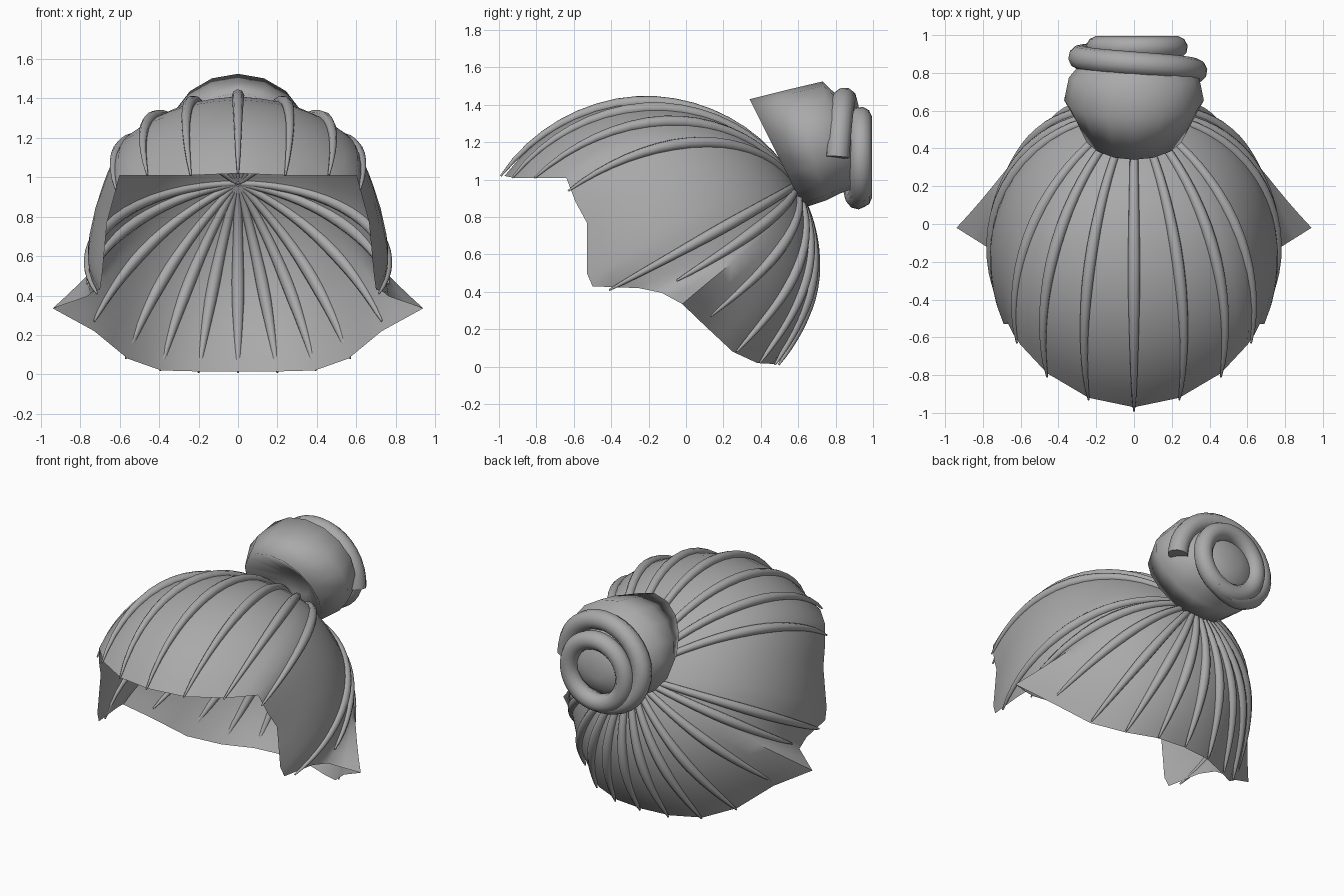
import bpy, bmesh, math
from mathutils import Vector

if "Cube" in bpy.data.objects:
    bpy.data.objects.remove(bpy.data.objects["Cube"])

HAIR = bpy.data.materials.new("hair grey")
HAIR.diffuse_color = (0.4, 0.4, 0.4, 1)
HAIR.use_nodes = True
HAIR.node_tree.nodes["Principled BSDF"].inputs["Base Color"].default_value = HAIR.diffuse_color

CENTRE = Vector((0, -0.15, 0.57))   # middle of the head-shaped ellipsoid
RADII = Vector((0.76, 0.838, 0.815))
HUB = Vector((0, 0.87, 0.49)).normalized()  # where all hair gathers

# Hairline of one side, from the fringe centre to the nape centre
RIM = [(0, -.97, 1.02), (.24, -.92, 1.01), (.46, -.79, 1.01), (.60, -.64, 1.01),
       (.635, -.59, .88), (.665, -.53, .77), (.69, -.53, .5), (.70, -.5, .43),
       (.735, -.25, .42), (.765, -.13, .395), (.94, -.02, .335), (.73, .10, .22),
       (.56, .25, .08), (.39, .38, .02), (.2, .46, .015), (0, .48, .015)]
# Strand tips of one side
TIPS = [(.24, -.93, 1.01), (.46, -.81, 1.01), (.62, -.63, .94), (.715, -.41, .41),
        (.765, -.05, .46), (.73, .13, .27), (.57, .27, .08), (.395, .395, .02), (.2, .475, .01)]


def bulge(n):
    """Radius of the rounded head in scaled space."""
    zz = max(n.z, 0) ** 2
    return 1 / math.sqrt(1 - 0.2 * n.x ** 2 * zz)


def arc_point(tip, t):
    """Point at fraction t on the arc over the head from the hub to a tip."""
    v = Vector((a - c) / r for a, c, r in zip(tip, CENTRE, RADII))
    n = v.normalized()
    k = v.length / bulge(n)
    d = HUB.slerp(n, t)
    power = 2 if tip[2] > 0.7 else 6   # lower edges flick only near the end
    s = bulge(d) * (1 + (k - 1) * t ** power)
    return CENTRE + Vector(x * s * r for x, r in zip(d, RADII))


def finish(name, bm, angle):
    bmesh.ops.recalc_face_normals(bm, faces=bm.faces)
    me = bpy.data.meshes.new(name)
    bm.to_mesh(me)
    bm.free()
    ob = bpy.data.objects.new(name, me)
    bpy.context.collection.objects.link(ob)
    me.materials.append(HAIR)
    bpy.ops.object.select_all(action='DESELECT')
    ob.select_set(True)
    bpy.context.view_layer.objects.active = ob
    bpy.ops.object.shade_smooth_by_angle(angle=math.radians(angle))
    return ob


def loft(bm, rings, caps=True):
    """Skin a list of closed point rings."""
    vs = [[bm.verts.new(p) for p in ring] for ring in rings]
    n = len(vs[0])
    for a, b in zip(vs, vs[1:]):
        for i in range(n):
            j = (i + 1) % n
            bm.faces.new((a[i], a[j], b[j], b[i]))
    if caps:
        bm.faces.new(vs[0])
        bm.faces.new(vs[-1])


def tube(bm, path, radii, sides=8):
    rings = []
    side = None
    for i, p in enumerate(path):
        t = (path[min(i + 1, len(path) - 1)] - path[max(i - 1, 0)]).normalized()
        if side is None:
            side = t.orthogonal()
        side = (side - t * side.dot(t)).normalized()
        up = t.cross(side)
        rings.append([p + radii[i] * (side * math.cos(a) + up * math.sin(a))
                      for a in (math.tau * k / sides for k in range(sides))])
    loft(bm, rings)


# Hair cap: arcs from the hub down to the hairline
half = []
for a, b in zip(RIM, RIM[1:]):
    half += [Vector(a), (Vector(a) + Vector(b)) / 2]
half.append(Vector(RIM[-1]))
full = half + [Vector((-p.x, p.y, p.z)) for p in reversed(half[1:-1])]
ROWS = 16
bm = bmesh.new()
loft(bm, [[arc_point(p, max(r / ROWS, 0.005)) for p in full] for r in range(ROWS + 1)], caps=False)
finish("hair_cap", bm, 50)

# Raised strands, pointed at the hairline
bm = bmesh.new()
tips = [(0, -.99, 1.02), (0, .495, .01)]
tips += [(s * x, y, z) for x, y, z in TIPS for s in (1, -1)]
for tip in tips:
    ts = [0.01 + 0.99 * i / 18 for i in range(19)]
    radii = [0.005 + 0.027 * min(1, 0.4 + 1.2 * t) * min(1, (1 - t) / 0.4) ** 0.7 for t in ts]
    tube(bm, [arc_point(tip, t) for t in ts], radii)
finish("hair_strands", bm, 60)

# Bun: rings given by top (y, z), bottom (y, z) and half width
BUN = [((.57, 1.24), (.67, 1.04), .10), ((.34, 1.43), (.63, .85), .27),
       ((.56, 1.485), (.75, .89), .37), ((.73, 1.525), (.82, .925), .345),
       ((.84, 1.42), (.89, .95), .27), ((.93, 1.29), (.95, 1.0), .16),
       ((.96, 1.2), (.965, 1.08), .06)]
rings = []
for top, low, w in BUN:
    top, low = Vector((0, *top)), Vector((0, *low))
    rings.append([(top + low) / 2 + (top - low) / 2 * math.cos(a) + Vector((w * math.sin(a), 0, 0))
                  for a in (math.tau * k / 16 for k in range(16))])
bm = bmesh.new()
loft(bm, rings)
finish("bun", bm, 180)

# Coil wound round the back of the bun, closing into a smaller ring
path, radii = [], []
for i in range(67):
    a = math.radians(i * 10)
    f = min(1, max(0, (i - 15) / 14))
    f = f * f * (3 - 2 * f)
    r = 0.31 - 0.10 * f
    path.append(Vector((0.015 + r * math.cos(a), 0.81 + 0.125 * min(1, i / 30),
                        1.12 + r * math.sin(a))))
    radii.append(0.064 - 0.004 * f)
bm = bmesh.new()
tube(bm, path, radii, 10)
finish("bun_coil", bm, 50)
